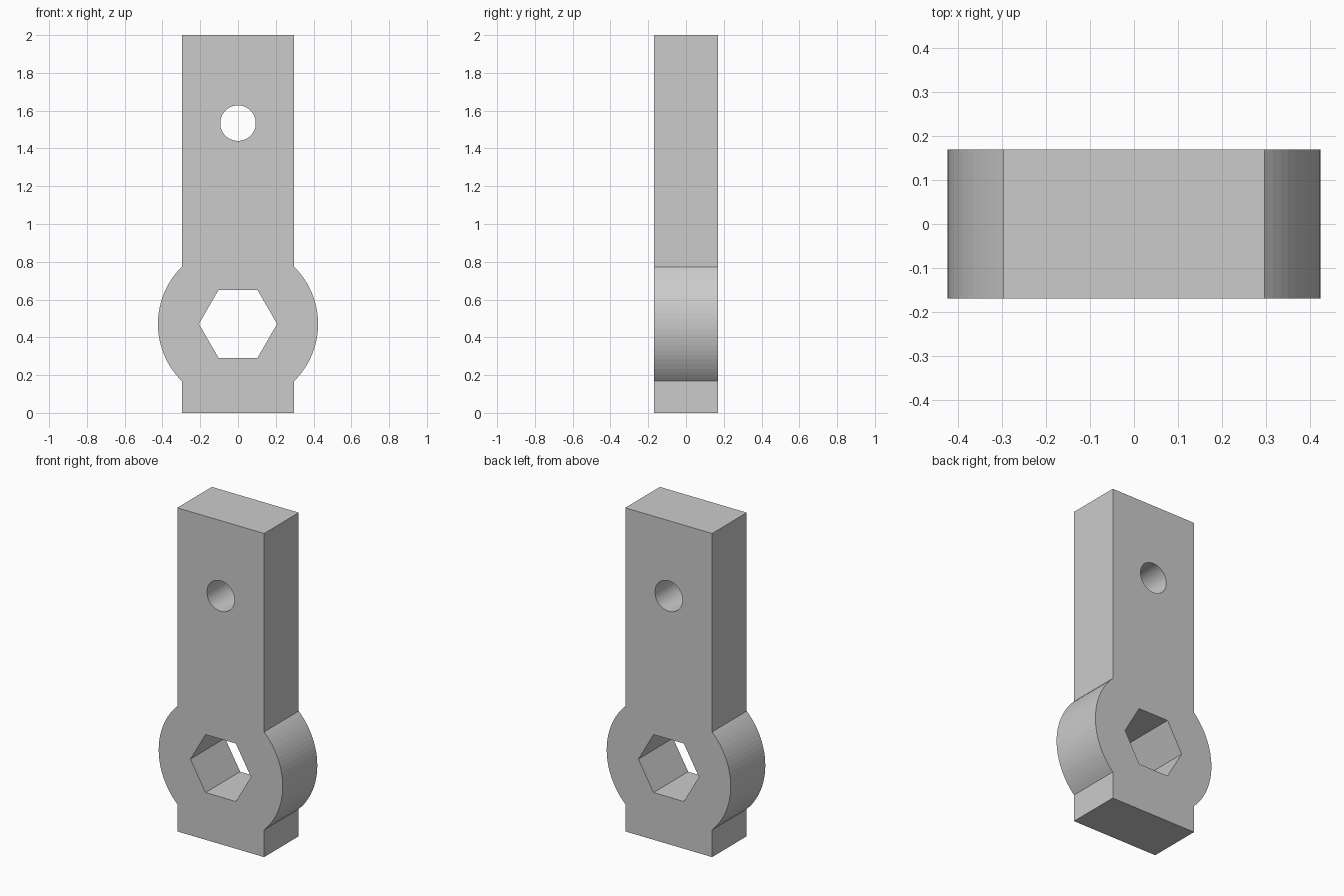
import bpy, bmesh
from math import sin, cos, asin, pi

if "Cube" in bpy.data.objects:
    bpy.data.objects.remove(bpy.data.objects["Cube"])

HALF_W, HALF_D, HEIGHT = 0.297, 0.169, 2.0
BOSS_Z, BOSS_R = 0.471, 0.424
HOLE_Z, HOLE_R = 1.534, 0.094
HEX_R = 0.207


def prism(name, points, half_depth):
    """Extrude an x-z outline symmetrically along y."""
    bm = bmesh.new()
    face = bm.faces.new([bm.verts.new((x, -half_depth, z)) for x, z in points])
    new = bmesh.ops.extrude_face_region(bm, geom=[face])["geom"]
    bmesh.ops.translate(bm, vec=(0, 2 * half_depth, 0),
                        verts=[v for v in new if isinstance(v, bmesh.types.BMVert)])
    bmesh.ops.recalc_face_normals(bm, faces=bm.faces)
    mesh = bpy.data.meshes.new(name)
    bm.to_mesh(mesh)
    bm.free()
    obj = bpy.data.objects.new(name, mesh)
    bpy.context.collection.objects.link(obj)
    return obj


def arc(z, r, start, end, steps):
    return [(r * cos(start + (end - start) * i / steps),
             z + r * sin(start + (end - start) * i / steps)) for i in range(steps + 1)]


# Bar outline with a round bulge on both sides
a = pi / 2 - asin(HALF_W / BOSS_R)
outline = ([(-HALF_W, 0), (HALF_W, 0)]
           + arc(BOSS_Z, BOSS_R, -a, a, 24)
           + [(HALF_W, HEIGHT), (-HALF_W, HEIGHT)]
           + arc(BOSS_Z, BOSS_R, pi - a, pi + a, 24))
bar = prism("link_bar", outline, HALF_D)

# Hexagonal socket and round pin hole, cut right through
cutters = [prism("hex_cutter", arc(BOSS_Z, HEX_R, 0, 2 * pi, 6)[:-1], 0.4),
           prism("pin_hole_cutter", arc(HOLE_Z, HOLE_R, 0, 2 * pi, 64)[:-1], 0.4)]
bpy.context.view_layer.objects.active = bar
for cutter in cutters:
    cutter.hide_render = True
    mod = bar.modifiers.new(cutter.name, "BOOLEAN")
    mod.operation, mod.solver, mod.object = "DIFFERENCE", "EXACT", cutter
    bpy.ops.object.modifier_apply(modifier=mod.name)
    bpy.data.objects.remove(cutter)
